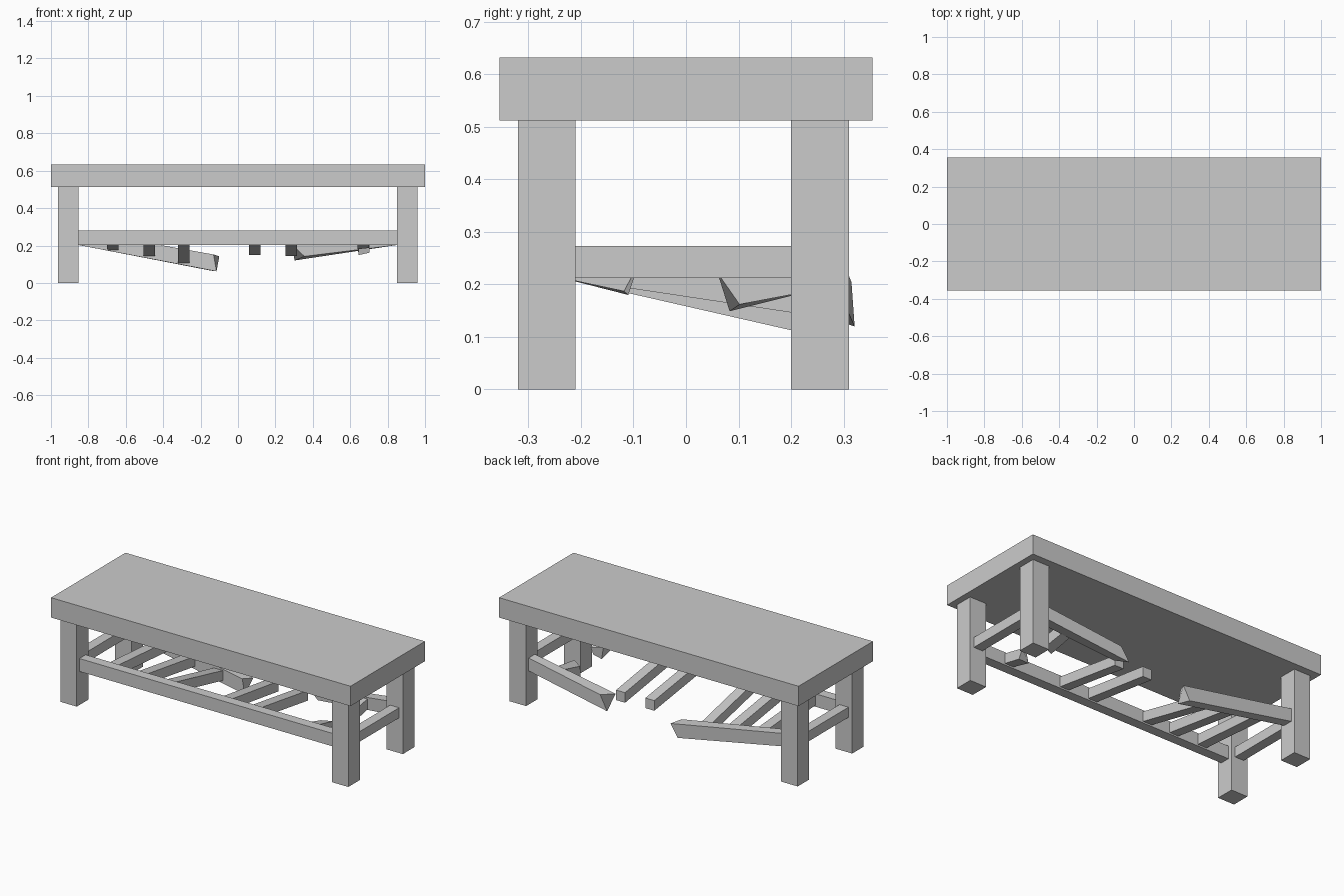
import bpy, bmesh


def beam(name, start, end):
    """Solid joining two four-cornered ends (matching corner order)."""
    bm = bmesh.new()
    a = [bm.verts.new(p) for p in start]
    b = [bm.verts.new(p) for p in end]
    bm.faces.new(a[::-1])
    bm.faces.new(b)
    for i in range(4):
        j = (i + 1) % 4
        bm.faces.new((a[i], a[j], b[j], b[i]))
    bmesh.ops.recalc_face_normals(bm, faces=bm.faces)
    mesh = bpy.data.meshes.new(name)
    bm.to_mesh(mesh)
    bm.free()
    ob = bpy.data.objects.new(name, mesh)
    bpy.context.collection.objects.link(ob)
    return ob


def end_x(x, y0, y1, z0, z1):
    return [(x, y0, z0), (x, y1, z0), (x, y1, z1), (x, y0, z1)]


def end_y(y, x0, x1, z0, z1):
    return [(x0, y, z0), (x1, y, z0), (x1, y, z1), (x0, y, z1)]


def box(name, x0, x1, y0, y1, z0, z1):
    return beam(name, end_x(x0, y0, y1, z0, z1), end_x(x1, y0, y1, z0, z1))


# table top
box("table_top", -1, 1, -0.355, 0.355, 0.512, 0.632)

# legs and side rails
for side, x in (("left", -0.908), ("right", 0.906)):
    box(f"{side}_front_leg", x - 0.055, x + 0.055, -0.32, -0.21, 0, 0.512)
    box(f"{side}_back_leg", x - 0.055, x + 0.055, 0.20, 0.31, 0, 0.512)
    box(f"{side}_side_rail", x - 0.03, x + 0.03, -0.21, 0.20, 0.212, 0.273)

# front rail
box("front_rail", -0.855, 0.852, -0.295, -0.235, 0.203, 0.281)

# broken back rail: two sagging halves with splintered ends
beam("back_rail_left_half", end_x(-0.855, 0.225, 0.285, 0.203, 0.281),
     [(-0.115, 0.228, 0.062), (-0.146, 0.287, 0.066),
      (-0.10, 0.29, 0.142), (-0.131, 0.228, 0.152)])
beam("back_rail_right_half", end_x(0.852, 0.225, 0.285, 0.203, 0.281),
     [(0.355, 0.255, 0.142), (0.302, 0.321, 0.12),
      (0.353, 0.315, 0.204), (0.293, 0.253, 0.202)])

# shelf slats sagging towards the back: centre x, back end y, bottom z there
for i, (x, y, z) in enumerate([(-0.67, 0.23, 0.177), (-0.475, 0.23, 0.143),
                               (-0.29, 0.23, 0.106), (0.09, 0.217, 0.148),
                               (0.285, 0.217, 0.144)]):
    beam(f"slat_{i + 1}", end_y(-0.235, x - 0.03, x + 0.03, 0.212, 0.273),
         end_y(y, x - 0.03, x + 0.03, z, z + 0.061))

# snapped slat: front and back stubs
beam("snapped_slat_front", end_y(-0.235, 0.64, 0.70, 0.212, 0.273),
     [(0.64, -0.11, 0.18), (0.70, -0.118, 0.187),
      (0.70, -0.09, 0.24), (0.64, -0.125, 0.243)])
beam("snapped_slat_back", end_y(0.235, 0.64, 0.70, 0.187, 0.25),
     [(0.645, 0.083, 0.149), (0.704, 0.102, 0.162),
      (0.704, 0.06, 0.222), (0.645, 0.09, 0.212)])
